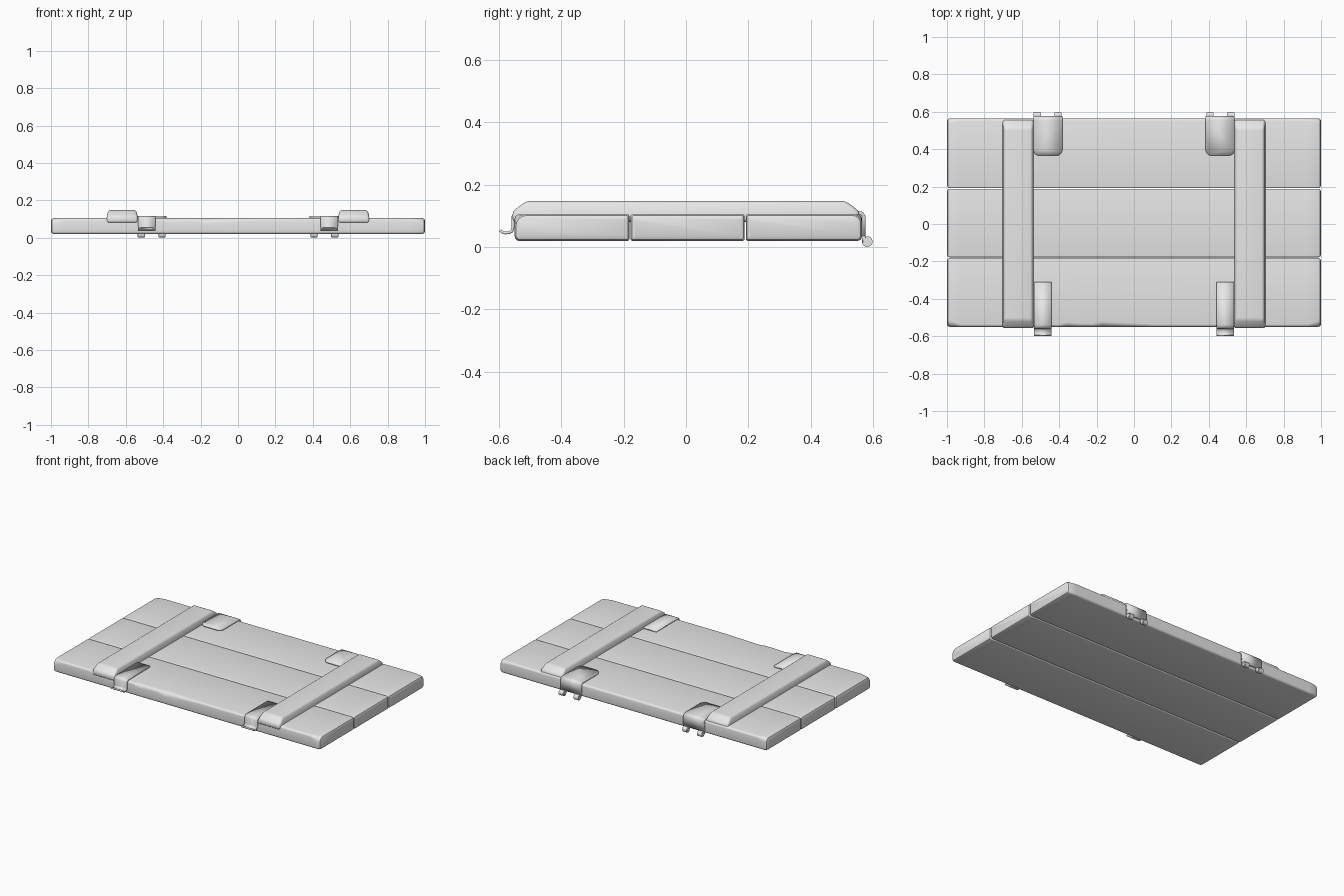
import bpy, bmesh, math

cube = bpy.data.objects.get("Cube")
if cube:
    bpy.data.objects.remove(cube, do_unlink=True)

GREY = (0.8, 0.8, 0.8, 1)
mat = bpy.data.materials.new("plain grey")
mat.use_nodes = True
mat.diffuse_color = GREY
mat.node_tree.nodes["Principled BSDF"].inputs["Base Color"].default_value = GREY


def finish(name, bm, angle=35):
    bmesh.ops.recalc_face_normals(bm, faces=bm.faces[:])
    mesh = bpy.data.meshes.new(name)
    bm.to_mesh(mesh)
    bm.free()
    ob = bpy.data.objects.new(name, mesh)
    bpy.context.collection.objects.link(ob)
    mesh.materials.append(mat)
    bpy.ops.object.select_all(action='DESELECT')
    ob.select_set(True)
    bpy.context.view_layer.objects.active = ob
    bpy.ops.object.shade_smooth_by_angle(angle=math.radians(angle))
    return ob


def rounded_section(y0, y1, z0, z1, radii, steps=4):
    """Rounded rectangle, one radius per corner, starting at low y, low z."""
    pts = []
    corners = [(y0, z0, 1, 1), (y1, z0, -1, 1), (y1, z1, -1, -1), (y0, z1, 1, -1)]
    for i, ((y, z, sy, sz), r) in enumerate(zip(corners, radii)):
        for k in range(steps + 1):
            a = math.pi + (i + k / steps) * math.pi / 2
            pts.append((y + sy * r + r * math.cos(a), z + sz * r + r * math.sin(a)))
    return pts


def plank(name, y0, y1, stations, rf, rb):
    """Board lofted along x; each station is (x, inset, front wear, back wear)."""
    bm = bmesh.new()
    rings = []
    for x, inset, wf, wb in stations:
        radii = (rf, rb, rb + wb, rf + wf)
        sec = rounded_section(y0 + inset, y1 - inset, 0.02 + inset, 0.105 - inset, radii)
        rings.append([bm.verts.new((x, y, z)) for y, z in sec])
    for a, b in zip(rings, rings[1:]):
        for i in range(len(a)):
            j = (i + 1) % len(a)
            bm.faces.new((a[i], a[j], b[j], b[i]))
    bm.faces.new(rings[0])
    bm.faces.new(rings[-1])
    finish(name, bm)


def ends(middle, wf=0, wb=0):
    """Softened board ends around the middle stations."""
    left = [(-1, 0.013, wf, wb), (-0.995, 0.004, wf, wb), (-0.985, 0, wf, wb), (-0.93, 0, 0, 0)]
    return left + middle + [(-x, i, f, b) for x, i, f, b in reversed(left)]


# Boards, the front one with a worn upper edge
worn = [(-0.40, 0, 0, 0), (-0.36, 0, .012, 0), (-0.30, 0, .006, 0), (-0.22, 0, .004, 0),
        (-0.17, 0, .018, 0), (-0.12, 0, .012, 0), (0.0, 0, .006, 0), (0.1, 0, 0, 0)]
plank("front_board", -0.55, -0.182, ends(worn, wf=0.02), 0.014, 0.006)
plank("middle_board", -0.178, 0.188, ends([]), 0.006, 0.006)
plank("back_board", 0.192, 0.565, ends([], wb=0.012), 0.006, 0.014)


def batten(name, cx):
    """Raised crossbar with sloped ends."""
    bm = bmesh.new()
    bmesh.ops.create_cube(bm, size=1)
    for v in bm.verts:
        top = v.co.z > 0
        v.co.x = cx + math.copysign(0.083, v.co.x)
        v.co.y = math.copysign(0.557, v.co.y)
        v.co.z = 0.115 if top else 0.08
    roof = [f for f in bm.faces if f.normal.z > 0.9]
    up = bmesh.ops.extrude_face_region(bm, geom=roof)
    bmesh.ops.delete(bm, geom=roof, context='FACES')
    for v in up["geom"]:
        if isinstance(v, bmesh.types.BMVert):
            v.co.x = cx + (v.co.x - cx) * 0.9
            v.co.y = math.copysign(0.512, v.co.y)
            v.co.z = 0.148
    bmesh.ops.bevel(bm, geom=bm.edges[:], offset=0.012, segments=3, profile=0.5,
                    affect='EDGES', clamp_overlap=True)
    finish(name, bm, 40)


def strap(name, x0, x1, path, thickness, start_round, end_round):
    """Bent metal strip following a side path, given depth by a modifier."""
    bm = bmesh.new()
    rows = [[bm.verts.new((x, y, z)) for x in (x0, x1)] for y, z in path]
    for a, b in zip(rows, rows[1:]):
        bm.faces.new((a[0], a[1], b[1], b[0]))
    for row, r in ((rows[0], start_round), (rows[-1], end_round)):
        if r:
            bmesh.ops.bevel(bm, geom=row, offset=r, segments=5, profile=0.5, affect='VERTICES')
    ob = finish(name, bm)
    mod = ob.modifiers.new("thickness", 'SOLIDIFY')
    mod.thickness = thickness
    mod.offset = 0
    mod.use_even_offset = True


def knuckle(name, x0, x1):
    """Hinge barrel lying along x."""
    bm = bmesh.new()
    bmesh.ops.create_cone(bm, cap_ends=True, segments=20, radius1=0.017, radius2=0.017,
                          depth=x1 - x0)
    rims = [e for e in bm.edges if any(len(f.verts) > 4 for f in e.link_faces)]
    bmesh.ops.bevel(bm, geom=rims, offset=0.003, segments=2, affect='EDGES')
    for v in bm.verts:
        x, y, z = v.co
        v.co = ((x0 + x1) / 2 + z, 0.582 + x, 0.0175 + y)
    finish(name, bm)


# Hardware on both sides
latch_path = [(-0.31, .111), (-0.537, .111), (-0.549, .108), (-0.555, .098), (-0.556, .06),
              (-0.559, .051), (-0.567, .047), (-0.58, .045), (-0.588, .047), (-0.597, .054)]
hinge_path = [(0.365, .111), (0.552, .111), (0.564, .108), (0.571, .098), (0.571, .035)]
for side, s in (("left", 1), ("right", -1)):
    batten(side + "_batten", s * 0.619)
    strap(side + "_latch_strap", s * 0.44, s * 0.535, latch_path, 0.009, 0, 0.004)
    strap(side + "_hinge_plate", s * 0.383, s * 0.537, hinge_path, 0.011, 0.032, 0)
    for part, a, b in (("outer", 0.498, 0.537), ("inner", 0.388, 0.426)):
        x0, x1 = sorted((s * a, s * b))
        knuckle(f"{side}_{part}_hinge_knuckle", x0, x1)
        strap(f"{side}_{part}_hinge_tab", x0, x1, [(0.571, .04), (0.571, .015)], 0.011, 0, 0)
